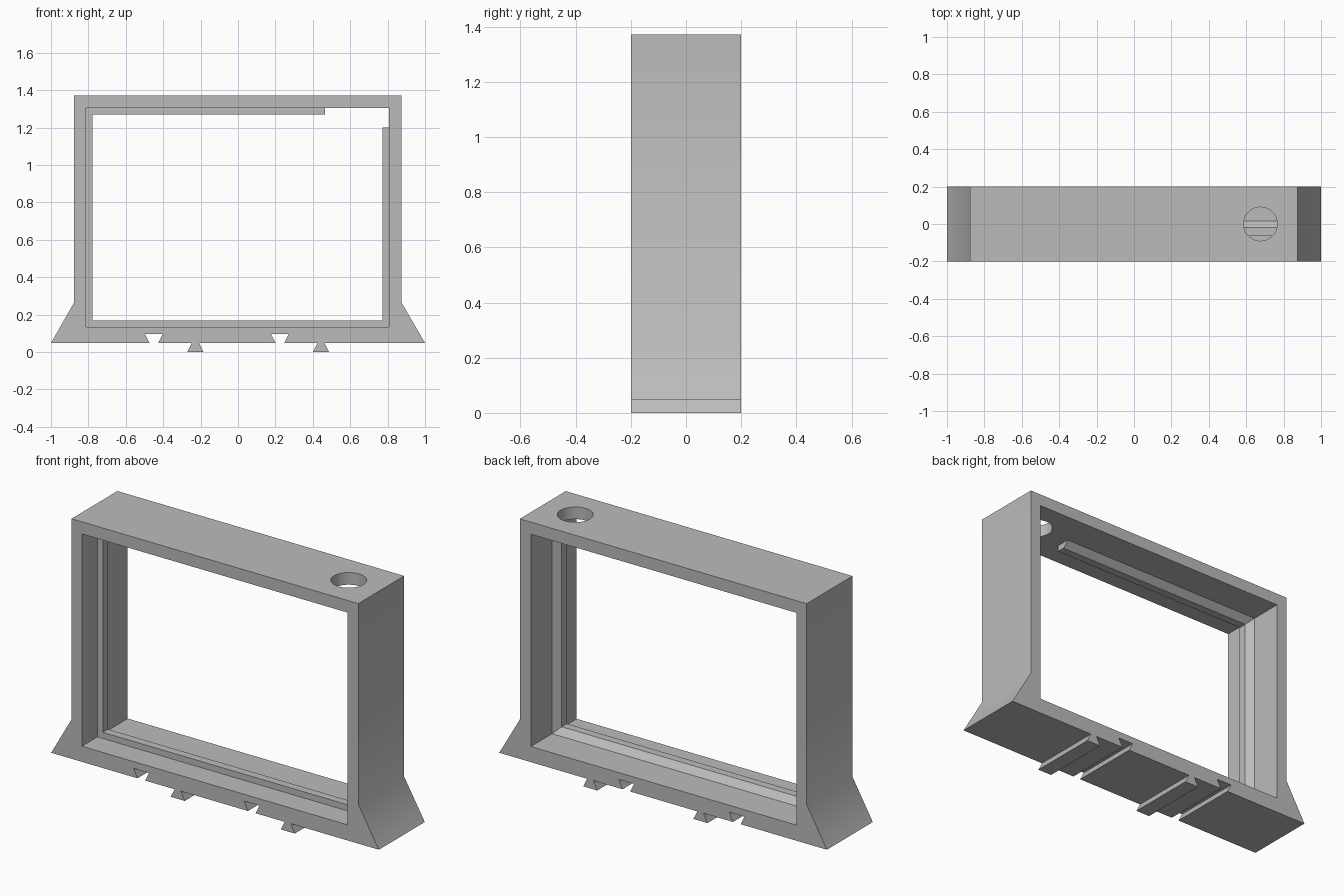
import bpy, bmesh, math

if "Cube" in bpy.data.objects:
    bpy.data.objects.remove(bpy.data.objects["Cube"], do_unlink=True)

GREY = (0.5, 0.5, 0.5, 1)
mat = bpy.data.materials.new("plain grey")
mat.use_nodes = True
mat.diffuse_color = GREY
mat.node_tree.nodes["Principled BSDF"].inputs["Base Color"].default_value = GREY

DEPTH = 0.2                      # half depth of the frame
BASE, NOTCH_TOP = 0.048, 0.096   # underside height and dovetail slot height
LEFT, RIGHT, LOW, HIGH = -0.813, 0.807, 0.134, 1.305   # opening


def finish(name, bm):
    """Turn a bmesh into a named object with the shared material."""
    bmesh.ops.recalc_face_normals(bm, faces=bm.faces)
    me = bpy.data.meshes.new(name)
    bm.to_mesh(me)
    bm.free()
    me.materials.append(mat)
    ob = bpy.data.objects.new(name, me)
    bpy.context.collection.objects.link(ob)
    return ob


def prism(name, outline, half):
    """Extrude an (x, z) outline along y."""
    bm = bmesh.new()
    face = bm.faces.new([bm.verts.new((x, -half, z)) for x, z in outline])
    ext = bmesh.ops.extrude_face_region(bm, geom=[face])
    verts = [v for v in ext["geom"] if isinstance(v, bmesh.types.BMVert)]
    bmesh.ops.translate(bm, verts=verts, vec=(0, 2 * half, 0))
    return finish(name, bm)


def cut(target, cutter):
    """Subtract a cutter and discard it."""
    cutter.hide_render = True
    mod = target.modifiers.new("cut", 'BOOLEAN')
    mod.operation, mod.solver, mod.object = 'DIFFERENCE', 'EXACT', cutter
    bpy.context.view_layer.objects.active = target
    bpy.ops.object.modifier_apply(modifier=mod.name)
    bpy.data.objects.remove(cutter, do_unlink=True)


def dovetail(centre, z_far):
    """Outline steps for a slot (z_far above base) or rail (below base)."""
    neck, wide = (0.023, 0.047) if z_far > BASE else (0.019, 0.043)
    return [(centre - neck, BASE), (centre - wide, z_far),
            (centre + wide, z_far), (centre + neck, BASE)]


# Outer body with flared feet, dovetail slots and rails along the underside
outline = [(-1, BASE)]
for centre, z_far in ((-0.45, NOTCH_TOP), (-0.228, 0), (0.224, NOTCH_TOP), (0.444, 0)):
    outline += dovetail(centre, z_far)
outline += [(1, BASE), (0.874, 0.265), (0.874, 1.372), (-0.876, 1.372), (-0.876, 0.265)]
frame = prism("frame_body", outline, DEPTH)

# Main opening
opening = [(LEFT, LOW), (RIGHT, LOW), (RIGHT, HIGH), (LEFT, HIGH)]
cut(frame, prism("opening_cutter", opening, DEPTH + 0.1))

# Round filling hole in the top bar
bm = bmesh.new()
bmesh.ops.create_cone(bm, cap_ends=True, segments=64, radius1=0.09, radius2=0.09, depth=0.3)
bmesh.ops.translate(bm, verts=bm.verts, vec=(0.676, 0, 1.34))
cut(frame, finish("hole_cutter", bm))

# Mitred retaining rib: square front, sloped back, open at the upper right
RIB = 0.034
path = [  # wall point, then direction towards the opening
    ((0.466, HIGH), (0, -1)), ((LEFT, HIGH), (1, -1)), ((LEFT, LOW), (1, 1)),
    ((RIGHT, LOW), (-1, 1)), ((RIGHT, 1.2), (-1, 0))]
section = ((0, -0.065), (RIB, -0.065), (RIB, -0.02), (0, 0.015))
bm = bmesh.new()
rings = [[bm.verts.new((x + dx * h, y, z + dz * h)) for h, y in section]
         for (x, z), (dx, dz) in path]
for a, b in zip(rings, rings[1:]):
    for i in range(4):
        j = (i + 1) % 4
        bm.faces.new((a[i], a[j], b[j], b[i]))
bm.faces.new(rings[0])
bm.faces.new(rings[-1])
rib = finish("retaining_rib", bm)

# Smooth shading with crisp edges
for ob in (frame, rib):
    bpy.ops.object.select_all(action='DESELECT')
    ob.select_set(True)
    bpy.context.view_layer.objects.active = ob
    bpy.ops.object.shade_smooth_by_angle(angle=math.radians(35))
